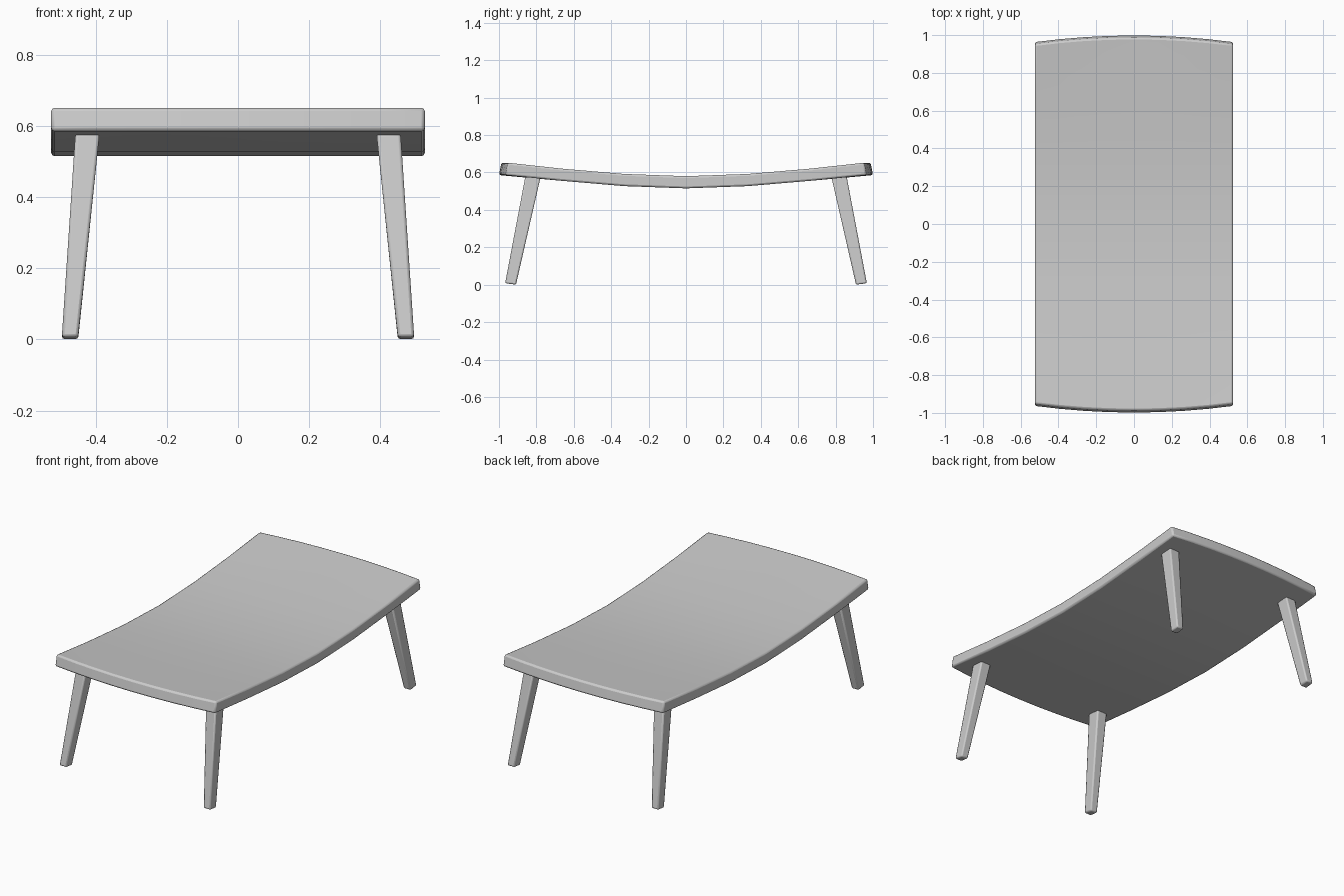
import bpy, bmesh
from mathutils import Vector

if "Cube" in bpy.data.objects:
    bpy.data.objects.remove(bpy.data.objects["Cube"])


def finish(name, bm, bevel):
    bmesh.ops.recalc_face_normals(bm, faces=bm.faces[:])
    me = bpy.data.meshes.new(name)
    bm.to_mesh(me)
    bm.free()
    ob = bpy.data.objects.new(name, me)
    bpy.context.collection.objects.link(ob)
    mod = ob.modifiers.new("edge_rounding", 'BEVEL')
    mod.width = bevel
    mod.segments = 2
    mod.limit_method = 'ANGLE'
    mod.angle_limit = 0.7
    bpy.context.view_layer.objects.active = ob
    ob.select_set(True)
    bpy.ops.object.shade_smooth_by_angle(angle=0.6)
    ob.select_set(False)
    return ob


# Seat: dipped side profile swept across the width, ends bowed outwards
half = [(0, 0.58), (0.33, 0.592), (0.66, 0.62), (0.987, 0.652)]
under = [(0, 0.515), (0.33, 0.527), (0.66, 0.555), (1.0, 0.586)]
mirror = lambda pts: [(-y, z) for y, z in pts[:0:-1]] + pts
profile = mirror(half) + mirror(under)[::-1]
bm = bmesh.new()
rings = []
steps = 8
for i in range(steps + 1):
    t = -1 + 2 * i / steps
    ring = []
    for y, z in profile:
        if abs(y) > 0.9:
            y -= 0.035 * t * t * (1 if y > 0 else -1)
        ring.append(bm.verts.new((0.525 * t, y, z)))
    rings.append(ring)
n = len(profile)
for a, b in zip(rings, rings[1:]):
    for k in range(n):
        bm.faces.new((a[k], a[(k + 1) % n], b[(k + 1) % n], b[k]))
for ring in (rings[0], rings[-1]):
    for k in range(n // 2 - 1):
        bm.faces.new((ring[k], ring[k + 1], ring[n - 2 - k], ring[n - 1 - k]))
finish("seat", bm, 0.010)


# Legs: tapered, splayed square posts
def leg(name, sx, sy):
    bm = bmesh.new()
    bmesh.ops.create_cube(bm, size=2)
    for v in bm.verts:
        x, y, z = v.co
        if z > 0:
            v.co = Vector((0.423 + 0.034 * x, 0.818 + 0.041 * y, 0.578))
        else:
            v.co = Vector((0.472 + 0.023 * x, 0.938 + 0.029 * y, 0.004 + 0.004 * y))
        v.co.x *= sx
        v.co.y *= sy
    finish(name, bm, 0.008)


for sy, end in ((-1, "front"), (1, "back")):
    for sx, side in ((-1, "left"), (1, "right")):
        leg(f"{end}_{side}_leg", sx, sy)
